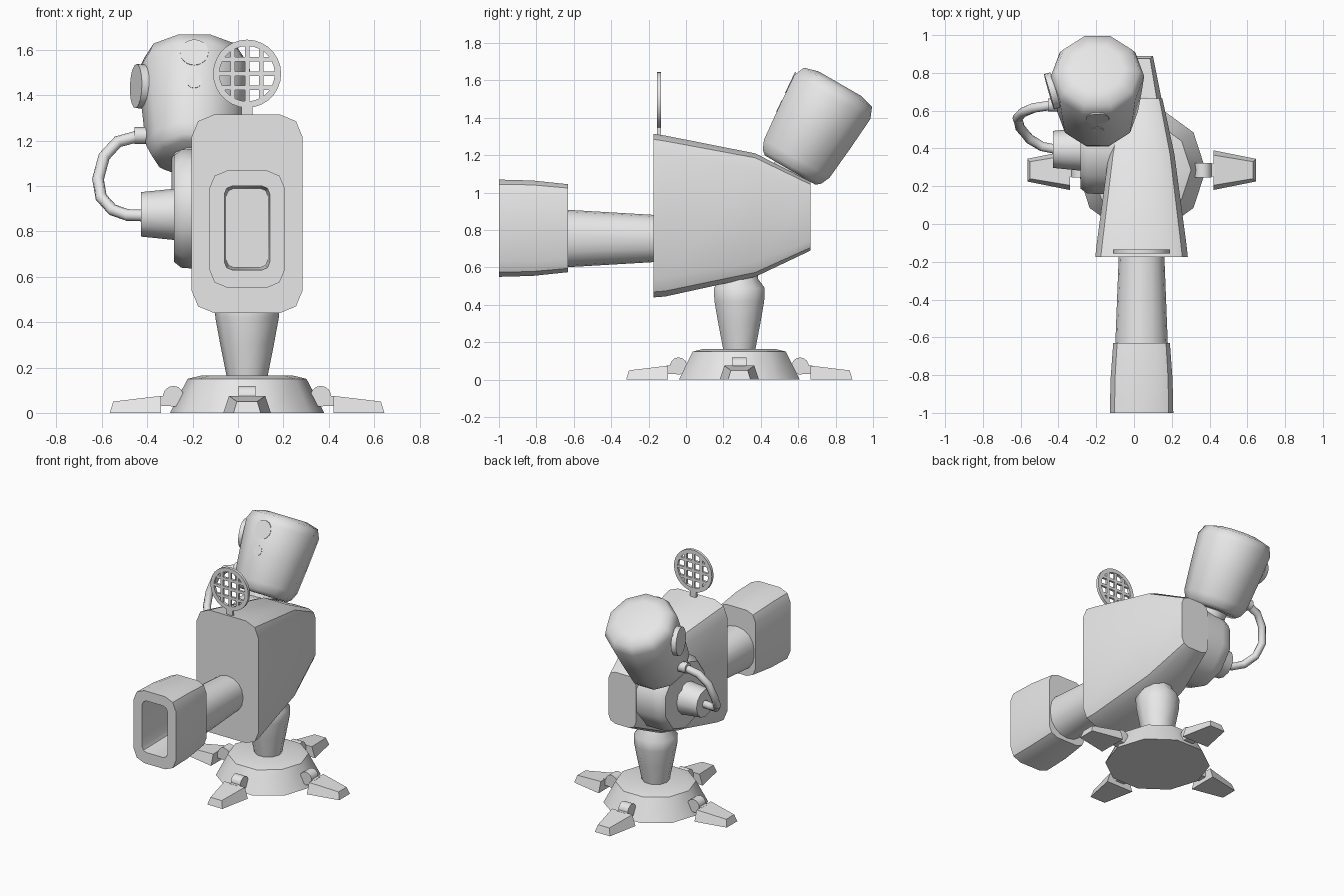
import bpy, bmesh, math
from mathutils import Vector, Matrix

cube = bpy.data.objects.get("Cube")
if cube:
    bpy.data.objects.remove(cube, do_unlink=True)

grey = bpy.data.materials.new("light_grey")
grey.use_nodes = True
grey.diffuse_color = (0.8, 0.8, 0.8, 1)
grey.node_tree.nodes["Principled BSDF"].inputs["Base Color"].default_value = (0.8, 0.8, 0.8, 1)

X, Y, Z = Vector((1, 0, 0)), Vector((0, 1, 0)), Vector((0, 0, 1))
CX, CY = 0.04, 0.285          # axis of the stand


def loft(name, rings, closed=False, smooth=40):
    """Skin a list of equal-length point rings, capped or joined into a loop."""
    bm = bmesh.new()
    vr = [[bm.verts.new(p) for p in ring] for ring in rings]
    n = len(vr[0])
    pairs = list(zip(vr, vr[1:])) + ([(vr[-1], vr[0])] if closed else [])
    for a, b in pairs:
        for i in range(n):
            j = (i + 1) % n
            bm.faces.new((a[i], a[j], b[j], b[i]))
    if not closed:
        bm.faces.new(vr[0])
        bm.faces.new(vr[-1])
    bmesh.ops.recalc_face_normals(bm, faces=bm.faces)
    mesh = bpy.data.meshes.new(name)
    bm.to_mesh(mesh)
    bm.free()
    mesh.materials.append(grey)
    ob = bpy.data.objects.new(name, mesh)
    bpy.context.collection.objects.link(ob)
    if smooth:
        bpy.ops.object.select_all(action='DESELECT')
        ob.select_set(True)
        bpy.context.view_layer.objects.active = ob
        bpy.ops.object.shade_smooth_by_angle(angle=math.radians(smooth))
    return ob


def lathe(name, profile, origin, axis, ref, sides=10, closed=False, smooth=40):
    """Turn (distance, radius) pairs about an axis; ref points at vertex 0."""
    axis = Vector(axis).normalized()
    u = (ref - axis * ref.dot(axis)).normalized()
    v = axis.cross(u)
    rings = []
    for t, r in profile:
        c = Vector(origin) + axis * t
        rings.append([c + r * (u * math.cos(k) + v * math.sin(k))
                      for k in (math.tau * i / sides for i in range(sides))])
    return loft(name, rings, closed, smooth)


def section(y, hw, z0, z1, r, seg=2):
    """Rounded rectangle standing across y."""
    cz, hh = (z0 + z1) / 2, (z1 - z0) / 2
    pts = []
    for q, (sx, sz) in enumerate([(1, 1), (-1, 1), (-1, -1), (1, -1)]):
        for i in range(seg + 1):
            a = (q + i / seg) * math.pi / 2
            pts.append((CX + sx * (hw - r) + r * math.cos(a), y,
                        cz + sz * (hh - r) + r * math.sin(a)))
    return pts


def box(name, centre, half):
    x, y, z = centre
    a, b, c = half
    return loft(name, [[(x - a, y + s * b, z - c), (x + a, y + s * b, z - c),
                        (x + a, y + s * b, z + c), (x - a, y + s * b, z + c)]
                       for s in (-1, 1)], smooth=0)


# Stand
lathe("base", [(0, 0.34), (0.15, 0.262), (0.165, 0.2)], (CX, CY, 0), Z, X)
lathe("stem", [(0.15, 0.088), (0.3, 0.118), (0.42, 0.14), (0.49, 0.143),
               (0.54, 0.105), (0.62, 0.1)], (CX, CY, 0), Z, X)

# Four feet with round hinges
for i, side in enumerate(("left", "back", "right", "front")):
    turn = Matrix.Translation((CX, CY, 0)) @ Matrix.Rotation(i * math.pi / 2, 4, 'Z')
    ends = [[(0.38, -0.105, 0), (0.38, 0.105, 0), (0.38, 0.08, 0.075), (0.38, -0.08, 0.075)],
            [(0.605, -0.06, 0), (0.605, 0.06, 0), (0.59, 0.045, 0.05), (0.59, -0.045, 0.05)]]
    loft(side + "_foot", [[turn @ Vector(p) for p in e] for e in ends], smooth=0)
    lathe(side + "_hinge", [(-0.038, 0.046), (0.038, 0.046)], turn @ Vector((0.325, 0, 0.073)),
          turn.to_3x3() @ Y, Z, 14)
    arm = [[(x, -0.034, 0.03), (x, 0.034, 0.03), (x, 0.034, 0.075), (x, -0.034, 0.075)]
           for x in (0.24, 0.39)]
    loft(side + "_foot_arm", [[turn @ Vector(p) for p in e] for e in arm], smooth=0)

# Tapered body
loft("body", [section(-0.175, 0.245, 0.44, 1.315, 0.1),
              section(-0.11, 0.238, 0.445, 1.305, 0.1),
              section(0.37, 0.174, 0.55, 1.21, 0.08),
              section(0.665, 0.11, 0.69, 1.06, 0.055)])

# Barrel and hollow muzzle
loft("barrel", [section(-0.15, 0.12, 0.63, 0.88, 0.112, 4),
                section(-0.66, 0.14, 0.60, 0.91, 0.132, 4)])
loft("muzzle", [section(-0.63, 0.15, 0.575, 1.045, 0.07),
                section(-0.82, 0.164, 0.555, 1.065, 0.08),
                section(-1.0, 0.168, 0.55, 1.07, 0.085),
                section(-1.0, 0.1, 0.63, 1.0, 0.035),
                section(-0.72, 0.092, 0.64, 0.99, 0.035)])

# Round grid sight
SIGHT = Vector((CX, -0.145, 1.495))
R_IN = 0.122
lathe("sight_ring", [(-0.01, 0.15), (0.01, 0.15), (0.01, R_IN), (-0.01, R_IN)],
      SIGHT, Y, Z, 28, closed=True)
for i in (-1, 0, 1):
    off = i * 0.063
    reach = math.sqrt(R_IN ** 2 - off ** 2) + 0.008
    box("sight_upright_bar", SIGHT + X * off, (0.01, 0.008, reach))
    box("sight_cross_bar", SIGHT + Z * off, (reach, 0.008, 0.01))
box("sight_post", (CX, -0.145, 1.325), (0.024, 0.01, 0.035))

# Tilted tank on the right side, with its neck
AXIS = Vector((0, 0.5, math.sqrt(0.75)))
OUT = Vector((0, -math.sqrt(0.75), 0.5))
TANK = Vector((-0.193, -0.0675, 0.039))
lathe("tank", [(1.249, 0.164), (1.27, 0.19), (1.319, 0.213), (1.51, 0.232), (1.70, 0.247),
               (1.76, 0.221), (1.782, 0.14)], TANK, AXIS, X, smooth=62)
lathe("tank_neck", [(1.0, 0.1), (1.26, 0.1)], TANK, AXIS, X)

# Two flush discs on the front facet of the tank
for name, t, r in (("large_disc", 1.655, 0.062), ("small_disc", 1.515, 0.033)):
    apothem = (0.213 + (t - 1.319) * 0.0892) * math.cos(math.pi / 10)
    lathe(name, [(-0.004, r), (0.004, r)], TANK + AXIS * t + OUT * apothem,
          OUT - AXIS * 0.085, X, 24)

# Dial on the outer side of the tank
lathe("dial", [(-0.035, 0.097), (0, 0.097)], (-0.45, 0.70, 1.44), (-0.96, -0.27, 0.03), Z, 20)

# Side drum with a smaller stepped cap
lathe("drum", [(0, 0.264), (0.2, 0.264), (0.25, 0.26), (0.282, 0.235)], (0, 0.41, 0.9), -X, Z)
lathe("drum_cap", [(0.26, 0.115), (0.428, 0.098)], (0, 0.395, 0.875), -X, Z, 12)

# Hose from tank to drum, with its end fitting
lathe("hose_fitting", [(0.36, 0.037), (0.456, 0.037)], (0, 0.63, 1.222), -X, Z, 10)
path = [(-0.43, 0.63, 1.222), (-0.53, 0.615, 1.195), (-0.59, 0.59, 1.13), (-0.617, 0.56, 1.03),
        (-0.603, 0.51, 0.95), (-0.553, 0.45, 0.895), (-0.487, 0.41, 0.872), (-0.41, 0.395, 0.87)]
path = [Vector(p) for p in path]
rings = []
for i, p in enumerate(path):
    d = (path[min(i + 1, len(path) - 1)] - path[max(i - 1, 0)]).normalized()
    u = d.cross(Y).normalized()
    w = d.cross(u)
    rings.append([p + 0.026 * (u * math.cos(k * math.tau / 10) + w * math.sin(k * math.tau / 10))
                  for k in range(10)])
loft("hose", rings, smooth=45)
